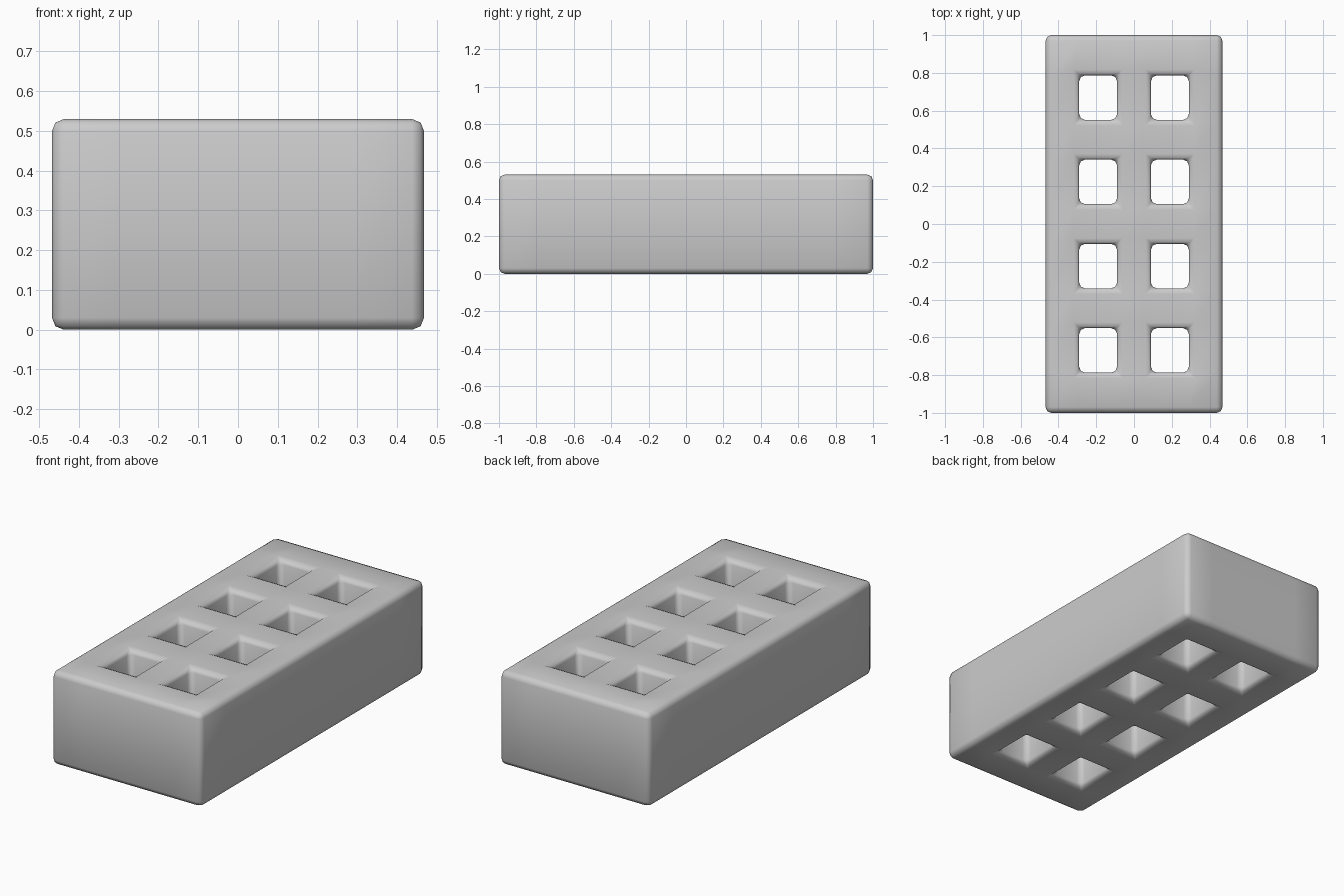
import bpy, bmesh
from math import radians

if "Cube" in bpy.data.objects:
    bpy.data.objects.remove(bpy.data.objects["Cube"])

WIDTH, LENGTH, HEIGHT = 0.936, 2.0, 0.53
HOLE_X, HOLE_Y = 0.20, 0.235

# Cut lines: block sides plus both sides of every hole
xs = [-WIDTH / 2] + [c + s * HOLE_X / 2 for c in (-0.19, 0.19) for s in (-1, 1)] + [WIDTH / 2]
ys = ([-LENGTH / 2] + [(i - 1.5) * 0.446 + s * HOLE_Y / 2 for i in range(4) for s in (-1, 1)]
      + [LENGTH / 2])

# Perforated sheet: skip the hole cells, then extrude to full height
bm = bmesh.new()
grid = [[bm.verts.new((x, y, 0)) for y in ys] for x in xs]
for i in range(len(xs) - 1):
    for j in range(len(ys) - 1):
        if not (i % 2 and j % 2):
            bm.faces.new((grid[i][j], grid[i + 1][j], grid[i + 1][j + 1], grid[i][j + 1]))
result = bmesh.ops.extrude_face_region(bm, geom=bm.faces[:], use_keep_orig=True)
top = [g for g in result["geom"] if isinstance(g, bmesh.types.BMVert)]
bmesh.ops.translate(bm, verts=top, vec=(0, 0, HEIGHT))
bmesh.ops.recalc_face_normals(bm, faces=bm.faces[:])
mesh = bpy.data.meshes.new("perforated_brick")
bm.to_mesh(mesh)
bm.free()

brick = bpy.data.objects.new("perforated_brick", mesh)
bpy.context.collection.objects.link(brick)
bpy.context.view_layer.objects.active = brick
brick.select_set(True)

# Rounded edges on the block, hole rims and hole corners
bevel = brick.modifiers.new("rounded_edges", 'BEVEL')
bevel.width = 0.03
bevel.segments = 2
bevel.limit_method = 'ANGLE'
bevel.angle_limit = radians(40)
bpy.ops.object.modifier_apply(modifier=bevel.name)
bpy.ops.object.shade_smooth_by_angle(angle=radians(60))
